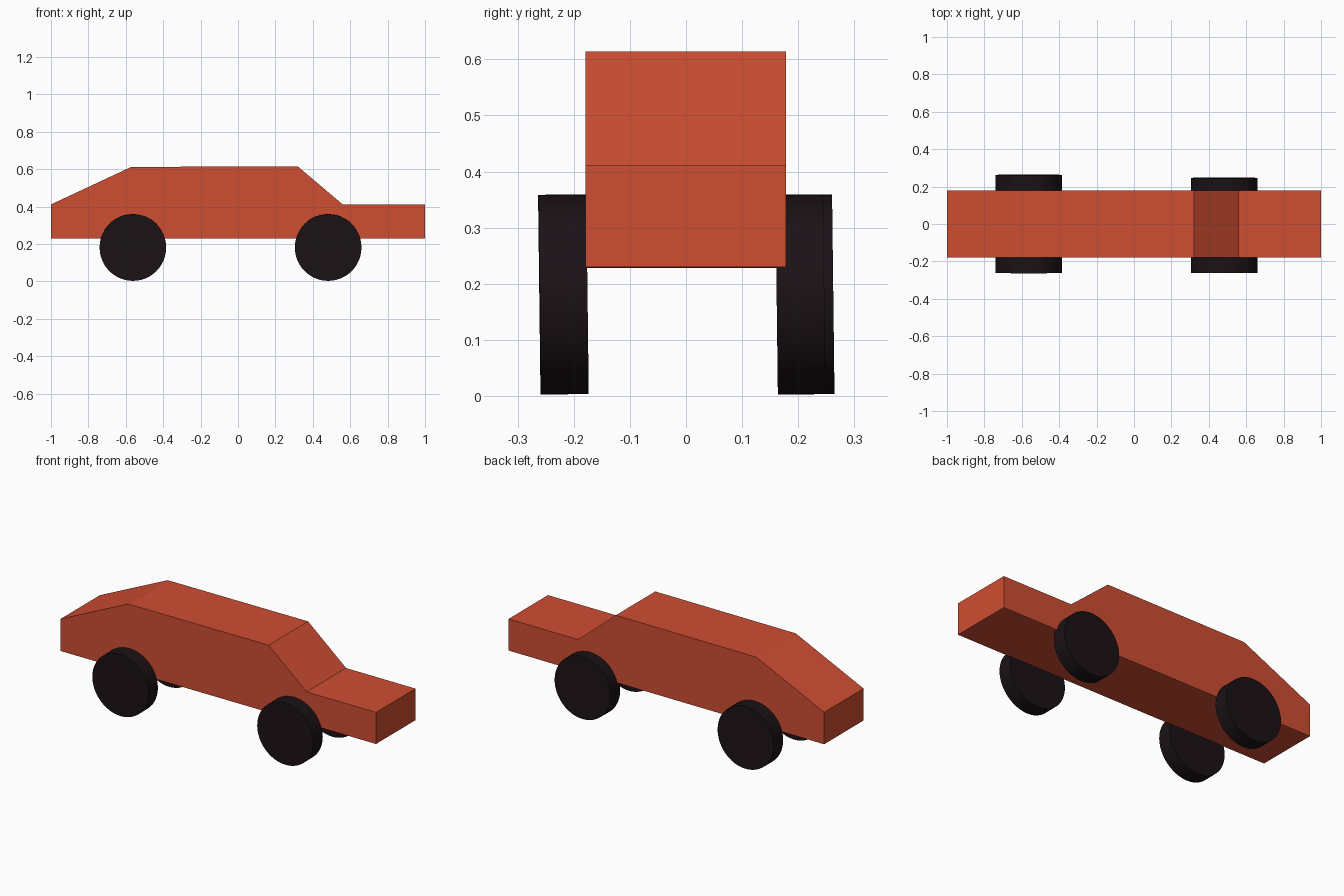
import bpy, bmesh, math

if "Cube" in bpy.data.objects:
    bpy.data.objects.remove(bpy.data.objects["Cube"])


def material(name, colour):
    mat = bpy.data.materials.new(name)
    mat.diffuse_color = colour
    mat.use_nodes = True
    mat.node_tree.nodes["Principled BSDF"].inputs["Base Color"].default_value = mat.diffuse_color
    return mat


paint = material("orange_red_paint", (0.62, 0.075, 0.032, 1))
rubber = material("dark_rubber", (0.011, 0.006, 0.008, 1))


# Car body: side profile (x, z) extruded across the width
def make_body(profile, y0, y1):
    bm = bmesh.new()
    face = bm.faces.new([bm.verts.new((x, y0, z)) for x, z in profile])
    result = bmesh.ops.extrude_face_region(bm, geom=[face])
    moved = [v for v in result["geom"] if isinstance(v, bmesh.types.BMVert)]
    bmesh.ops.translate(bm, verts=moved, vec=(0, y1 - y0, 0))
    bmesh.ops.recalc_face_normals(bm, faces=bm.faces)
    mesh = bpy.data.meshes.new("body")
    bm.to_mesh(mesh)
    bm.free()
    body = bpy.data.objects.new("body", mesh)
    bpy.context.collection.objects.link(body)
    mesh.materials.append(paint)


make_body([(-1, 0.228), (1, 0.23), (1, 0.411), (0.56, 0.411),
           (0.32, 0.614), (-0.57, 0.612), (-1, 0.411)], -0.179, 0.178)


# Wheels: plain discs with a very slight lean
def make_wheel(name, x, y, z=0.181, radius=0.178, width=0.085):
    bpy.ops.mesh.primitive_cylinder_add(
        vertices=48, radius=radius, depth=width, location=(x, y, z),
        rotation=(math.radians(90.7), 0, 0))
    wheel = bpy.context.object
    wheel.name = name
    wheel.data.materials.append(rubber)
    bpy.ops.object.shade_smooth_by_angle(angle=math.radians(30))


make_wheel("rear_wheel_near", -0.562, -0.219)
make_wheel("rear_wheel_far", -0.562, 0.220)
make_wheel("front_wheel_near", 0.482, -0.218)
make_wheel("front_wheel_far", 0.482, 0.204)
